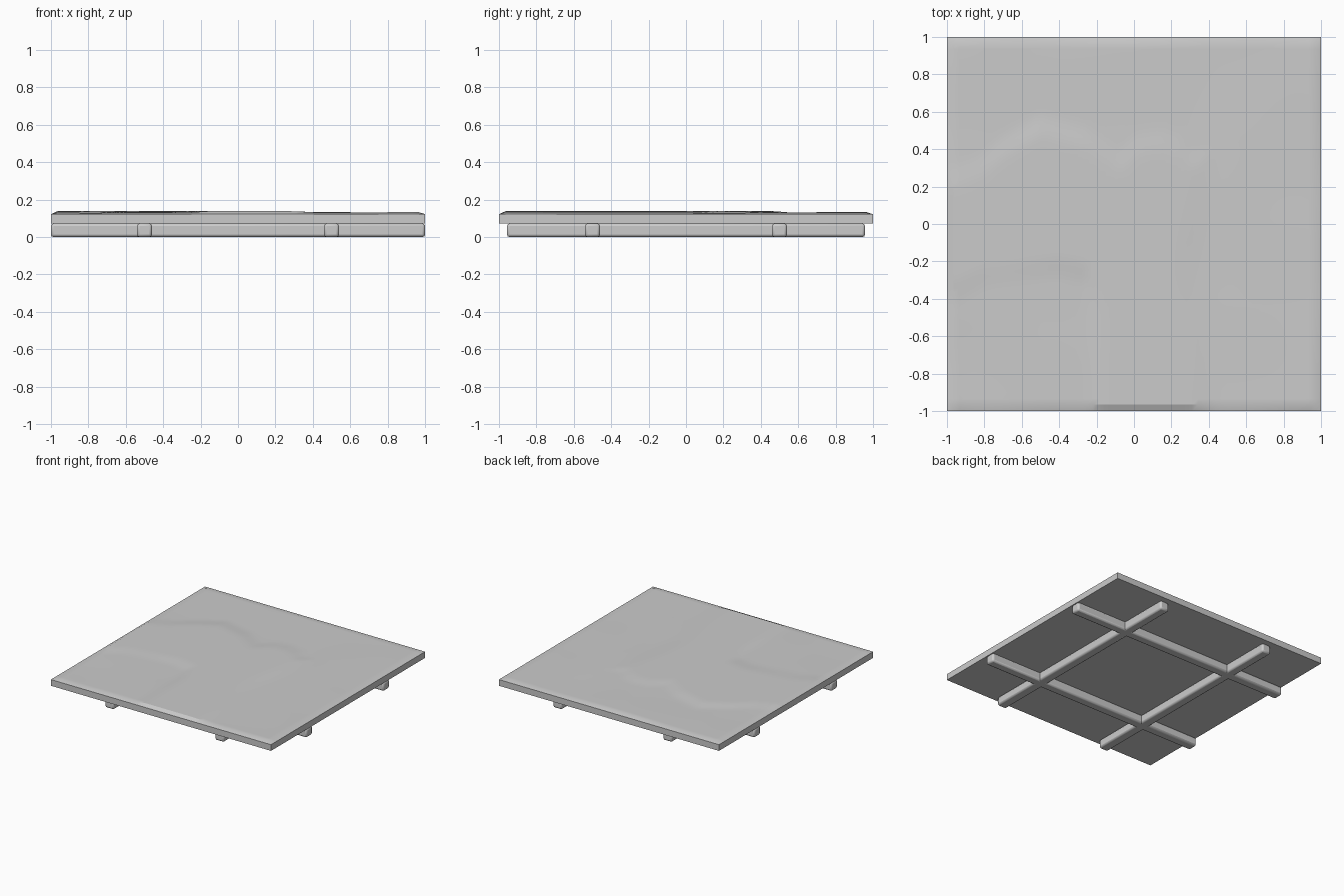
import bpy, bmesh, math
from mathutils import Vector, noise

if "Cube" in bpy.data.objects:
    bpy.data.objects.remove(bpy.data.objects["Cube"])

RIM, INSET, BASE, EDGE_Z, TOP_Z = 1.0, 0.965, 0.065, 0.122, 0.138
N = 64


def lerp_profile(points, t):
    # piecewise-linear curve through (t, value) points
    for (a, va), (b, vb) in zip(points, points[1:]):
        if t <= b:
            return va + (vb - va) * max(0, (t - a) / (b - a))
    return points[-1][1]


def hollow(d, width):
    # soft dip starting at the plateau edge and levelling out beyond it
    if d <= 0:
        return 0.0
    t = min(d / width, 1)
    return t * t * (3 - 2 * t)


NORTH = [(-1, .15), (-.82, .22), (-.7, .33), (-.5, .45), (-.25, .38), (-.08, .25),
         (.02, .35), (.15, .37), (.25, .33), (.3, .25), (.6, .3), (1, .3)]
SOUTH = [(-1, -.3), (-.8, -.2), (-.4, -.15), (-.25, -.18), (-.16, -.4), (-.15, -.5)]


def ground(x, y):
    # flat central path with shallow hollows to the north, east and south-west
    lumps = 0.5 + 0.5 * noise.noise(Vector((x * 2.2 + 3, y * 2.2, 0.4)))
    north = hollow(y - lerp_profile(NORTH, x), .16)
    east = hollow(x - .22 - .04 * math.sin(5 * y), .2)
    south = hollow(lerp_profile(SOUTH, x) - y, .16) * hollow(-.15 - x, .12)
    return TOP_Z - 0.011 * max(north, east, south) * (0.3 + 0.7 * lumps)


# slab with an uneven top, sloping rim and flat underside
bm = bmesh.new()
bmesh.ops.create_grid(bm, x_segments=N, y_segments=N, size=1)
for v in bm.verts:
    x, y = v.co.x, v.co.y
    outer = max(abs(x), abs(y)) > 0.999
    v.co.x = math.copysign(RIM, x) if abs(x) > .999 else x * INSET / (1 - 2 / N)
    v.co.y = math.copysign(RIM, y) if abs(y) > .999 else y * INSET / (1 - 2 / N)
    v.co.z = EDGE_Z if outer else ground(v.co.x, v.co.y)
border = [e for e in bm.edges if e.is_boundary]
new = bmesh.ops.extrude_edge_only(bm, edges=border)["geom"]
for v in new:
    if isinstance(v, bmesh.types.BMVert):
        v.co.z = BASE + .006
bottom = [e for e in new if isinstance(e, bmesh.types.BMEdge)]
bmesh.ops.contextual_create(bm, geom=bottom)
bmesh.ops.recalc_face_normals(bm, faces=bm.faces)
mesh = bpy.data.meshes.new("ground_slab")
bm.to_mesh(mesh)
bm.free()
slab = bpy.data.objects.new("ground_slab", mesh)
bpy.context.collection.objects.link(slab)
bpy.context.view_layer.objects.active = slab
slab.select_set(True)
bpy.ops.object.shade_smooth_by_angle(angle=math.radians(20))


def beam(name, size, loc):
    bpy.ops.mesh.primitive_cube_add(size=1, location=loc)
    ob = bpy.context.object
    ob.name = name
    ob.scale = size
    bpy.ops.object.transform_apply(location=False, rotation=False, scale=True)
    bevel = ob.modifiers.new("soft_edges", "BEVEL")
    bevel.width, bevel.segments = .014, 2
    bpy.ops.object.shade_smooth_by_angle(angle=math.radians(30))


# crossed support beams under the slab
H = .072
for side, s in (("a", -.5), ("b", .5)):
    beam("cross_beam_" + side, (2.0, .08, H), (0, s, H / 2))
    beam("long_beam_" + side, (.08, 1.915, H), (s, 0, H / 2))
